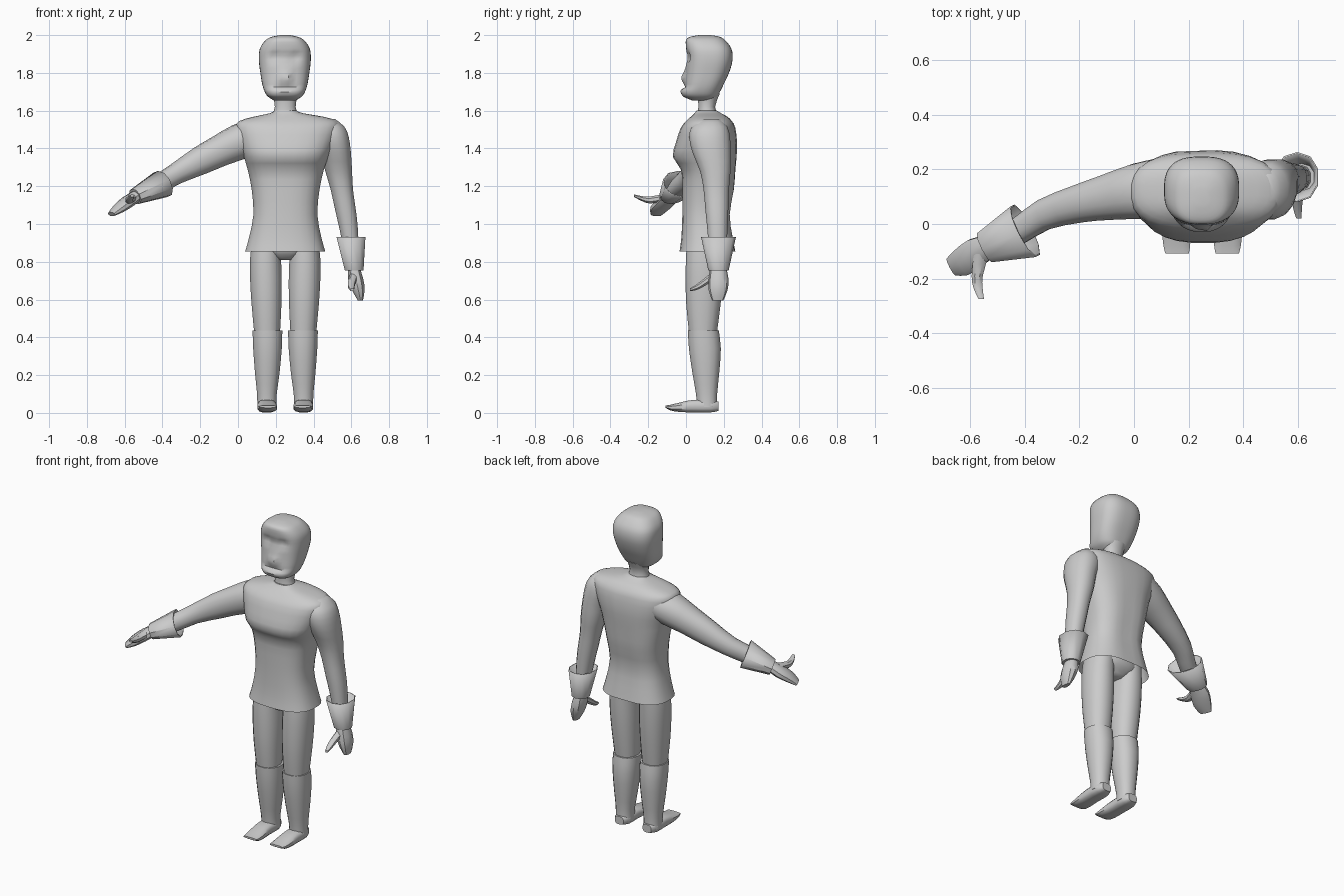
import bpy, bmesh, math
from mathutils import Vector


def spline(st, sub):
    """Catmull-Rom through the stations (x, y, z, r_side, r_depth)."""
    out, last = [], len(st) - 1
    for i in range(last):
        p0, p1, p2, p3 = (st[max(0, min(last, k))] for k in (i - 1, i, i + 1, i + 2))
        for s in range(sub):
            t = s / sub
            out.append([0.5 * (2 * b + (c - a) * t + (2 * a - 5 * b + 4 * c - d) * t * t
                               + (3 * b - a - 3 * c + d) * t ** 3)
                        for a, b, c, d in zip(p0, p1, p2, p3)])
    out.append(list(st[-1]))
    return out


def loft(name, st, n=16, power=2.2, sub=2, axis=None, caps=(True, True), relief=None, thick=0):
    """Skin of rounded cross-sections; axis None keeps the sections level."""
    if axis:
        w = Vector(axis).normalized()
        u = w.cross(Vector((0, 0, 1))).normalized()
        v = u.cross(w)
    else:
        u, v = Vector((1, 0, 0)), Vector((0, 1, 0))
    bm = bmesh.new()
    rings = []
    for x, y, z, ru, rv in spline(st, sub):
        ring = []
        for k in range(n):
            a = 2 * math.pi * (k + 0.5) / n
            c, s = math.cos(a), math.sin(a)
            pu = math.copysign(abs(c) ** (2 / power), c) * ru
            pv = math.copysign(abs(s) ** (2 / power), s) * rv
            p = Vector((x, y, z)) + u * pu + v * pv
            if relief:
                p.y += relief(p, s)
            ring.append(bm.verts.new(p))
        rings.append(ring)
    for a, b in zip(rings, rings[1:]):
        for k in range(n):
            bm.faces.new((a[k], a[(k + 1) % n], b[(k + 1) % n], b[k]))
    if caps[0]:
        bm.faces.new(rings[0])
    if caps[1]:
        bm.faces.new(rings[-1])
    bmesh.ops.recalc_face_normals(bm, faces=bm.faces)
    me = bpy.data.meshes.new(name)
    bm.to_mesh(me)
    bm.free()
    ob = bpy.data.objects.new(name, me)
    bpy.context.collection.objects.link(ob)
    if thick:
        m = ob.modifiers.new("thickness", "SOLIDIFY")
        m.thickness = thick
    return ob


def bump(p, x, z, sx, sz):
    return math.exp(-((p.x - x) / sx) ** 2 - ((p.z - z) / sz) ** 2)


MID = 0.25


# Head with eye sockets, nose, mouth and lips
def face(p, s):
    if s > -0.1:
        return 0
    eyes = bump(p, MID - .052, 1.885, .03, .022) + bump(p, MID + .052, 1.885, .03, .022)
    nose = bump(p, MID, 1.775, .022, .03) + .4 * bump(p, MID, 1.82, .016, .03)
    return .02 * eyes - .042 * nose + .014 * bump(p, MID, 1.728, .08, .01) \
        - .01 * bump(p, MID, 1.705, .06, .014)


profile = [(1.655, .06, .03, .14), (1.675, .09, -.015, .165), (1.70, .107, -.022, .18),
           (1.74, .12, -.008, .2), (1.80, .13, 0, .228), (1.87, .138, .004, .247),
           (1.93, .132, 0, .24), (1.975, .1, 0, .205), (1.992, .065, .025, .175),
           (2.0, .025, .07, .13)]
loft("head", [(MID - .002, (f + b) / 2, z, hw, (b - f) / 2) for z, hw, f, b in profile],
     n=40, power=2.7, sub=3, relief=face)
loft("neck", [(MID, .12, 1.69, .068, .06), (MID, .11, 1.62, .056, .045),
              (MID, .115, 1.56, .075, .06)])


# Jacket body, with chest shelf and a shallow spine groove
def spine(p, s):
    return -.018 * math.exp(-((p.x - MID) / .03) ** 2) if s > 0 and p.z < 1.53 else 0


body = [(.855, .25, .213, -.035, .265), (.93, .25, .192, -.025, .252), (1.05, .251, .17, -.02, .237),
        (1.18, .252, .18, -.02, .258), (1.285, .253, .202, -.026, .265), (1.355, .255, .225, -.07, .27),
        (1.43, .258, .252, -.055, .272), (1.51, .262, .275, -.028, .262), (1.545, .265, .26, 0, .243),
        (1.568, .268, .185, .025, .22), (1.587, .256, .085, .045, .185), (1.60, .252, .06, .055, .165)]
loft("jacket_body", [(x, (f + b) / 2, z, rx, (b - f) / 2) for z, x, rx, f, b in body],
     n=28, power=2.6, caps=(False, True), relief=spine)

# Raised arm
reach = (-.58, -.2, -.3)
loft("raised_sleeve", [(.11, .13, 1.47, .115, .09), (.02, .12, 1.44, .105, .095),
                       (-.1, .097, 1.385, .085, .083), (-.2, .075, 1.335, .071, .075),
                       (-.33, .035, 1.265, .058, .056), (-.43, -.03, 1.205, .05, .05),
                       (-.54, -.083, 1.15, .036, .032)], axis=reach)
loft("raised_cuff", [(-.40, -.025, 1.212, .108, .075), (-.545, -.085, 1.145, .062, .043)],
     n=10, sub=1, axis=(-.75, -.38, -.33), caps=(False, True), thick=.006)
loft("raised_hand", [(-.52, -.075, 1.16, .04, .03), (-.58, -.105, 1.12, .056, .032),
                     (-.63, -.14, 1.083, .054, .026), (-.67, -.157, 1.052, .036, .013)],
     n=10, axis=(-.75, -.4, -.53))
loft("raised_thumb", [(-.56, -.11, 1.14, .03, .022), (-.575, -.19, 1.127, .022, .02),
                      (-.572, -.235, 1.135, .018, .014), (-.56, -.275, 1.15, .011, .007)],
     n=8, axis=(0, -1, 0))

# Lowered arm
loft("lowered_sleeve", [(.48, .13, 1.555, .035, .05), (.485, .125, 1.515, .08, .095),
                        (.495, .125, 1.46, .093, .11), (.517, .135, 1.38, .082, .103),
                        (.533, .155, 1.28, .072, .082), (.55, .16, 1.18, .06, .068),
                        (.568, .163, 1.08, .056, .062), (.585, .166, .98, .05, .055),
                        (.61, .17, .79, .034, .042)])
loft("lowered_cuff", [(.598, .172, .93, .08, .092), (.615, .172, .755, .052, .054)],
     n=10, sub=1, caps=(False, True), thick=.006)
loft("lowered_hand", [(.612, .17, .78, .03, .04), (.623, .172, .71, .042, .053),
                      (.637, .17, .65, .035, .05), (.648, .168, .595, .014, .03)], n=10)
loft("lowered_thumb", [(.615, .15, .73, .022, .026), (.602, .095, .69, .02, .022),
                       (.6, .055, .665, .017, .016), (.605, .02, .652, .01, .008)],
     n=8, axis=(0, -1, 0))

# Trousers and boots
loft("hips", [(MID, .105, .96, .15, .11), (MID, .105, .88, .17, .11),
              (MID, .1, .84, .13, .09), (MID, .1, .81, .05, .06)])
for tag, s in (("right", -1), ("left", 1)):
    def part(name, st, **kw):
        return loft(tag + "_" + name, [(MID + s * x, y, z, a, b) for x, y, z, a, b in st], **kw)
    part("thigh", [(.1, .105, .93, .075, .1), (.104, .1, .82, .083, .102), (.102, .096, .7, .085, .1),
                   (.099, .092, .57, .08, .092), (.096, .09, .43, .07, .076)])
    part("boot_shaft", [(.094, .092, .437, .08, .083), (.094, .1, .34, .077, .086),
                        (.095, .105, .21, .066, .072), (.097, .109, .1, .053, .057),
                        (.097, .112, .03, .052, .054)])
    part("foot", [(.097, .172, .035, .03, .025), (.097, .13, .035, .05, .033),
                  (.097, .04, .036, .05, .034), (.095, -.03, .03, .053, .026),
                  (.093, -.08, .028, .05, .016), (.092, -.108, .033, .044, .006)],
         n=12, power=3, axis=(0, -1, 0))

# Smooth shading that keeps cuffs and rims crisp
for ob in bpy.context.scene.objects:
    ob.select_set(True)
    bpy.context.view_layer.objects.active = ob
bpy.ops.object.shade_smooth_by_angle(angle=math.radians(40))
